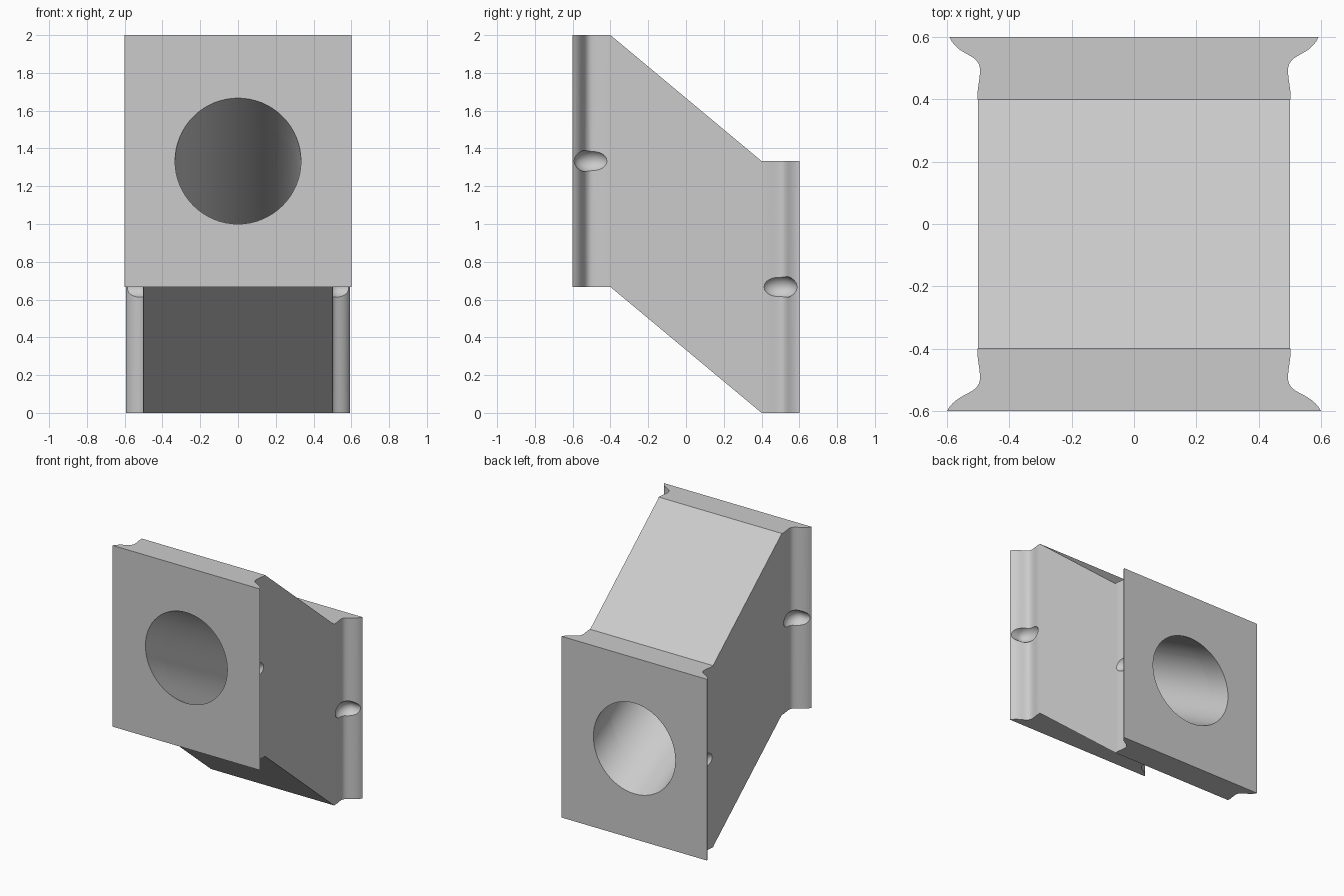
import bpy, bmesh, math
from mathutils import Vector, Matrix
from mathutils.geometry import interpolate_bezier

cube = bpy.data.objects.get("Cube")
if cube:
    bpy.data.objects.remove(cube, do_unlink=True)

grey = bpy.data.materials.new("light grey")
grey.use_nodes = True
colour = (0.6, 0.6, 0.6, 1)
grey.diffuse_color = colour
grey.node_tree.nodes["Principled BSDF"].inputs["Base Color"].default_value = colour

DROP = 2 / 3          # height difference between the two flanges
HEIGHT = 4 / 3        # height of each flange


def finish(bm, name):
    bmesh.ops.recalc_face_normals(bm, faces=bm.faces)
    mesh = bpy.data.meshes.new(name)
    bm.to_mesh(mesh)
    bm.free()
    mesh.materials.append(grey)
    obj = bpy.data.objects.new(name, mesh)
    bpy.context.collection.objects.link(obj)
    return obj


def prism(name, outline, offset):
    """Extrude a flat outline along the offset."""
    bm = bmesh.new()
    face = bm.faces.new([bm.verts.new(p) for p in outline])
    ext = bmesh.ops.extrude_face_region(bm, geom=[face])["geom"]
    moved = [v for v in ext if isinstance(v, bmesh.types.BMVert)]
    bmesh.ops.translate(bm, verts=moved, vec=offset)
    return finish(bm, name)


def combine(target, tool, operation):
    mod = target.modifiers.new(operation.lower(), 'BOOLEAN')
    mod.operation, mod.solver, mod.object = operation, 'EXACT', tool
    bpy.context.view_layer.objects.active = target
    bpy.ops.object.modifier_apply(modifier=mod.name)
    bpy.data.objects.remove(tool, do_unlink=True)


def flange(name, side, lip, z):
    """Plate with scalloped sides; side is -1 at the front, 1 at the back."""
    a, b, c = Vector((lip, .6, 0)), Vector((.494, .49, 0)), Vector((.502, .4, 0))
    edge = interpolate_bezier(a, Vector((.565, .535, 0)), Vector((.492, .55, 0)), b, 14)
    edge += interpolate_bezier(b, Vector((.495, .46, 0)), Vector((.504, .43, 0)), c, 8)[1:]
    right = [Vector((p.x, side * p.y, z)) for p in edge]
    left = [Vector((-p.x, p.y, z)) for p in reversed(right)]
    return prism(name, right + left, (0, 0, HEIGHT))


# Slanted core between the flanges
core = [(-.5, -.4, DROP), (-.5, .4, 0), (-.5, .4, HEIGHT), (-.5, -.4, 2)]
body = prism("slanted_duct_block", core, (1, 0, 0))
for name, side, lip, z in (("front_flange", -1, .6, DROP), ("back_flange", 1, .592, 0)):
    combine(body, flange(name, side, lip, z), 'UNION')

# Round tunnel sloping from the front face to the back face
slope = DROP / 1.2
reach = .8
ring = [(math.cos(t) / 3, -reach, 1 + slope * reach + math.sin(t) / 3)
        for t in (math.tau * i / 64 for i in range(64))]
combine(body, prism("tunnel_cutter", ring, (0, 2 * reach, -2 * slope * reach)), 'DIFFERENCE')

# Rounded finger notches in the flange sides
for y, z in ((-.5, HEIGHT), (.495, DROP)):
    for side in (-1, 1):
        bm = bmesh.new()
        bmesh.ops.create_uvsphere(bm, u_segments=32, v_segments=16, radius=1,
                                  matrix=Matrix.Rotation(math.pi / 2, 4, 'Y'))
        for v in bm.verts:
            stretch = .2 if v.co.x * side > .01 else 0
            v.co = (side * (.535 + stretch) + v.co.x * .07, y + v.co.y * .093, z + v.co.z * .063)
        combine(body, finish(bm, "notch_cutter"), 'DIFFERENCE')

bpy.ops.object.select_all(action='DESELECT')
body.select_set(True)
bpy.context.view_layer.objects.active = body
bpy.ops.object.shade_smooth_by_angle(angle=math.radians(30))
